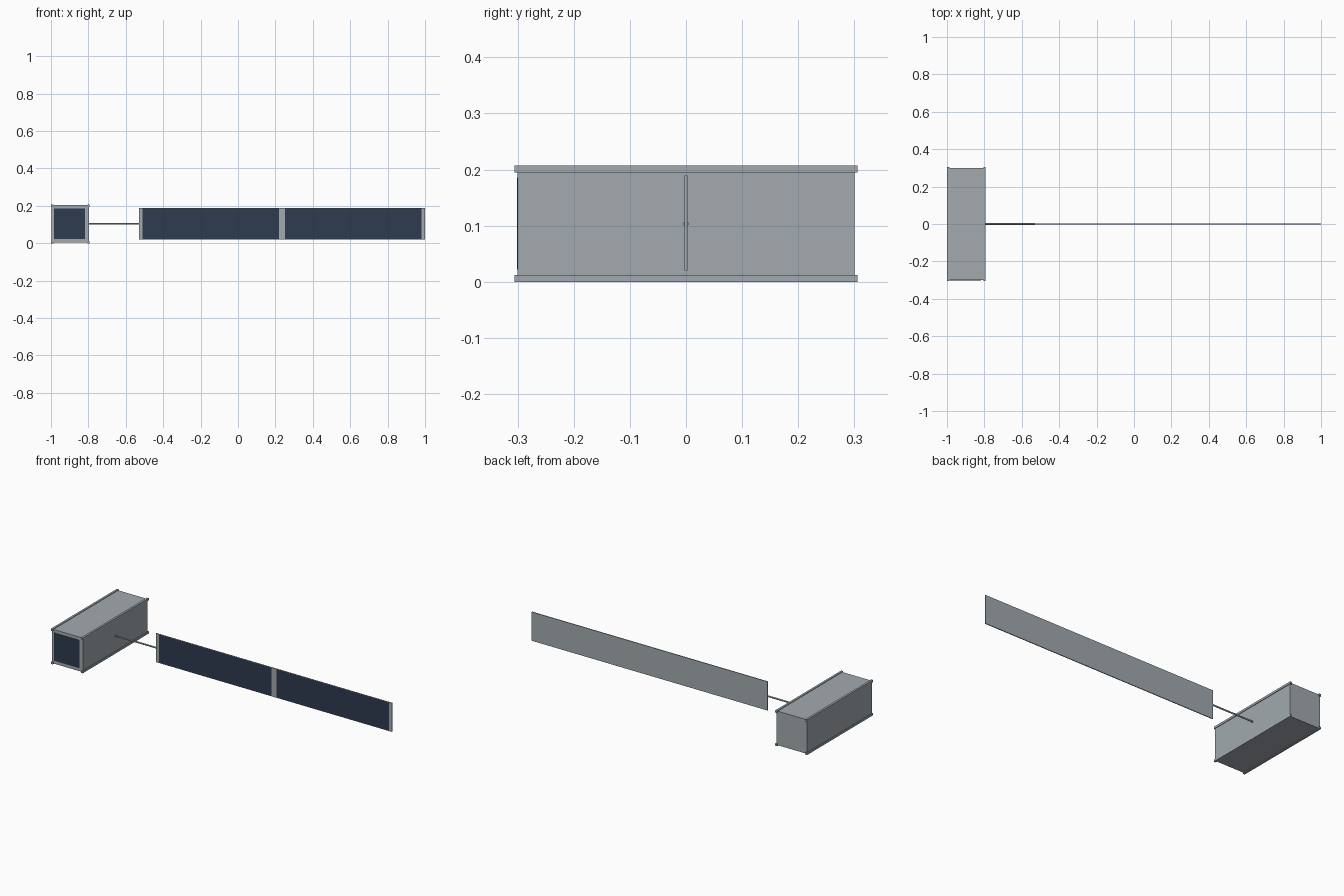
import bpy
import math

if "Cube" in bpy.data.objects:
    bpy.data.objects.remove(bpy.data.objects["Cube"], do_unlink=True)


def material(name, rgb):
    mat = bpy.data.materials.new(name)
    mat.use_nodes = True
    mat.diffuse_color = (*rgb, 1)
    mat.node_tree.nodes["Principled BSDF"].inputs["Base Color"].default_value = (*rgb, 1)
    return mat


metal = material("brushed_grey", (0.36, 0.40, 0.43))
cell = material("solar_navy", (0.026, 0.043, 0.078))


def box(name, center, size, mat):
    bpy.ops.mesh.primitive_cube_add(size=1, location=center)
    ob = bpy.context.object
    ob.name = name
    ob.scale = size
    bpy.ops.object.transform_apply(location=False, rotation=False, scale=True)
    ob.data.materials.append(mat)
    return ob


# Satellite bus
body_x, mid_z = -0.8965, 0.1035
box("body", (body_x, 0, mid_z), (0.2, 0.6, 0.2), metal)

# Four long corner rails
rail = 0.0125
offset = mid_z - rail / 2
for sx, side in ((-1, "right"), (1, "left")):
    for sz, level in ((-1, "lower"), (1, "upper")):
        box(f"{level}_{side}_rail", (body_x + sx * offset, 0, mid_z + sz * offset),
            (rail, 0.612, rail), metal)

# Solar cell plate on the front end
box("body_solar_cell", (body_x - 0.004, -0.3, mid_z), (0.164, 0.003, 0.164), cell)

# Boom joining the body to the wing
boom_start, wing_start, wing_end = -0.81, -0.53, 1.0
bpy.ops.mesh.primitive_cylinder_add(
    vertices=16, radius=0.0045, depth=wing_start - boom_start + 0.004,
    location=((boom_start + wing_start) / 2, 0, mid_z), rotation=(0, math.pi / 2, 0))
boom = bpy.context.object
boom.name = "boom"
boom.data.materials.append(metal)
bpy.ops.object.shade_smooth_by_angle()

# Thin wing panel with two cell fields on its front
wing_x = (wing_start + wing_end) / 2
box("wing_panel", (wing_x, 0, mid_z + 0.001), (wing_end - wing_start, 0.005, 0.169), metal)
for sx, name in ((-1, "inner"), (1, "outer")):
    box(f"{name}_wing_cells", (wing_x + sx * 0.381, -0.0025, mid_z + 0.001),
        (0.731, 0.001, 0.163), cell)
